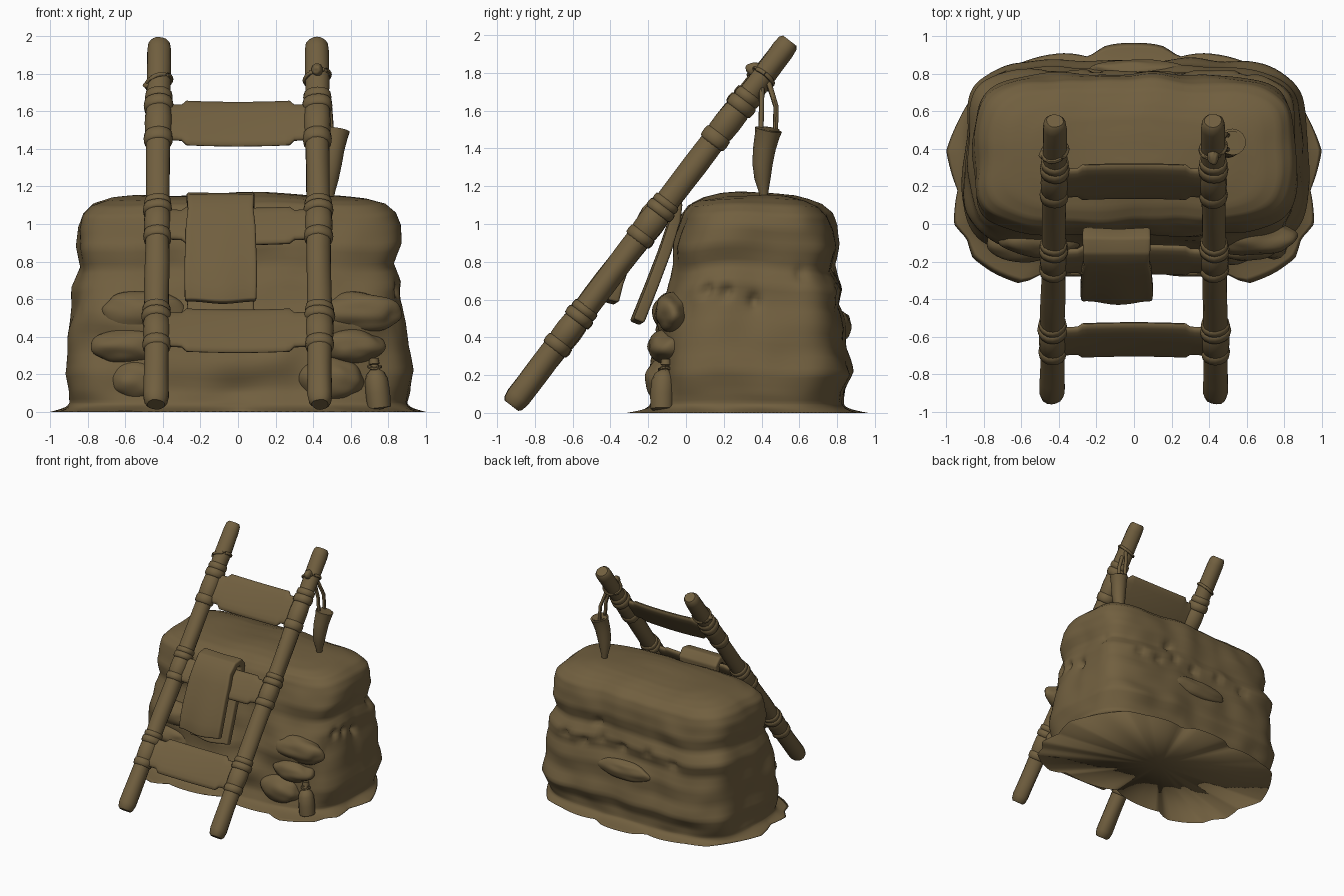
import bpy, bmesh, math
from mathutils import Vector, noise

if "Cube" in bpy.data.objects:
    bpy.data.objects.remove(bpy.data.objects["Cube"])

mat = bpy.data.materials.new("mud brown")
mat.diffuse_color = (0.165, 0.115, 0.05, 1)
mat.use_nodes = True
mat.node_tree.nodes["Principled BSDF"].inputs["Base Color"].default_value = mat.diffuse_color


def finish(name, bm, angle=40):
    bmesh.ops.recalc_face_normals(bm, faces=bm.faces[:])
    me = bpy.data.meshes.new(name)
    bm.to_mesh(me)
    bm.free()
    me.materials.append(mat)
    ob = bpy.data.objects.new(name, me)
    bpy.context.collection.objects.link(ob)
    bpy.ops.object.select_all(action='DESELECT')
    ob.select_set(True)
    bpy.context.view_layer.objects.active = ob
    bpy.ops.object.shade_smooth_by_angle(angle=math.radians(angle))
    return ob


def loft(name, rings, angle=40):
    """Skin closed rings of equal length and cap both ends."""
    bm = bmesh.new()
    vs = [[bm.verts.new(p) for p in r] for r in rings]
    n = len(vs[0])
    for a, b in zip(vs, vs[1:]):
        for i in range(n):
            bm.faces.new((a[i], a[(i + 1) % n], b[(i + 1) % n], b[i]))
    for ring in (vs[0], vs[-1]):
        c = bm.verts.new(sum((v.co for v in ring), Vector()) / n)
        for i in range(n):
            bm.faces.new((ring[i], ring[(i + 1) % n], c))
    return finish(name, bm, angle)


def tube(name, stations, sides=14, angle=45, wobble=0.0):
    """Round tube through (point, radius) stations."""
    rings = []
    for k, (p, r) in enumerate(stations):
        p = Vector(p)
        d = (Vector(stations[min(k + 1, len(stations) - 1)][0]) - Vector(stations[max(k - 1, 0)][0])).normalized()
        u = d.cross(Vector((1, 0, 0)) if abs(d.x) < 0.8 else Vector((0, 1, 0))).normalized()
        v = d.cross(u)
        ring = []
        for i in range(sides):
            a = math.tau * i / sides
            q = u * math.cos(a) + v * math.sin(a)
            ring.append(p + q * r * (1 + wobble * noise.noise(p * 3 + q)))
        rings.append(ring)
    return loft(name, rings, angle)


def lump(name, loc, size, rough=0.12):
    bm = bmesh.new()
    bmesh.ops.create_icosphere(bm, subdivisions=4, radius=1)
    for v in bm.verts:
        k = 1 + rough * noise.noise(v.co * 1.6 + Vector(loc) * 7)
        v.co = Vector(loc) + Vector([c * s * k for c, s in zip(v.co, size)])
    return finish(name, bm, 60)


# ---- earth block: height, half width, front y, back y, squareness
levels = [(0, .92, -.22, .85, 3.4), (.02, .905, -.20, .84, 3.6), (.05, .895, -.19, .835, 3.8),
          (.12, .90, -.17, .835, 4.5), (.21, .915, -.165, .865, 4.5), (.33, .89, -.145, .835, 4.5),
          (.46, .885, -.145, .84, 4.5), (.57, .87, -.10, .80, 5), (.67, .87, -.085, .82, 5),
          (.77, .825, -.055, .775, 5), (.88, .85, -.06, .80, 5), (.98, .845, -.035, .785, 4.5),
          (1.05, .82, -.01, .76, 4.5), (1.10, .77, .03, .71, 4.5), (1.13, .68, .09, .64, 4.5),
          (1.15, .52, .18, .57, 4), (1.16, .3, .28, .48, 3), (1.162, .08, .36, .42, 2)]
# frayed skirt outline, right half from back to front
skirt = [(0, .965), (.15, .95), (.24, .89), (.36, .91), (.6, .86), (.76, .81), (.86, .68), (.94, .54), (1, .39),
         (.94, .18), (.96, 0), (.89, -.08), (.86, -.18), (.75, -.26), (.6, -.32), (.48, -.26), (.3, -.28), (0, -.21)]
MID = .35
polar = [(math.atan2(x, y - MID), math.hypot(x, y - MID)) for x, y in skirt]


def skirt_radius(x, y):
    a = min(max(abs(math.atan2(x, y - MID)), 0), math.pi - 1e-6)
    for (a0, r0), (a1, r1) in zip(polar, polar[1:]):
        if a0 <= a <= a1:
            return r0 + (r1 - r0) * (a - a0) / (a1 - a0)
    return polar[-1][1]


pits = [(.87, .1, .64), (.87, .21, .62), (.87, .36, .58), (.85, .62, .75), (.6, .8, .65), (.42, .8, .62),
        (.25, .8, .66), (.05, .8, .63), (-.2, .8, .66), (-.45, .8, .63), (.7, .79, .77), (.3, .78, .78)]
# soft swellings: centre, half length, half height, depth
swells = [(0, -.14, .28, .35, .10, .04), (-.45, .83, .24, .3, .09, .02), (.45, .83, .24, .3, .1, .02),
          (-.6, -.12, .53, .2, .09, .03), (.6, -.12, .53, .2, .09, .03)]
rings = []
N = 180
for j in range(len(levels) - 1):
    for s in range(4):
        z, hx, yf, yb, n = [a + (b - a) * s / 4 for a, b in zip(levels[j], levels[j + 1])]
        ring = []
        for i in range(N):
            a = math.tau * i / N
            c, sn = math.cos(a), math.sin(a)
            r = (abs(c) ** n + abs(sn) ** n) ** (-1 / n)
            p = Vector((hx * r * c, (yf + yb) / 2 + (yb - yf) / 2 * r * sn, z))
            out = Vector((c, sn, 0))
            # lumpy layers, swellings and small pits
            k = 0.025 * noise.noise(p * 2.2) + 0.02 * noise.noise(p * 5)
            k *= min(1, hx / .7) * min(1, z / .1)
            k -= sum(0.045 * math.exp(-(p - Vector(q)).length_squared / .0011) for q in pits)
            for x0, y0, z0, lx, lz, dep in swells:
                if (p.y - .35) * (y0 - .35) > 0 and abs(p.y - y0) < .12:
                    k += dep * math.exp(-((p.x - x0) / lx) ** 4 - ((p.z - z0) / lz) ** 2)
            p += out * k
            # skirt spreads out at the ground
            if z < .05:
                flat = Vector((p.x, p.y - MID, 0))
                f = (1 - z / .05) ** 2.5
                flat *= 1 + f * (skirt_radius(p.x, p.y) / flat.length - 1)
                p = Vector((flat.x, flat.y + MID, z))
            # layers rise and fall along the block
            else:
                w = noise.noise(Vector((p.x * 2.2, p.y * 2.2, 3)))
                p.z += w * (0.05 * math.sin(math.pi * min(1, z / 1.16)) + 0.02 * z)
            ring.append(p)
        rings.append(ring)
loft("earth_block", rings, 180)

# ---- stones and bulges bedded in the block
for i, (loc, size) in enumerate([
        ((-.50, -.08, .53), (.23, .095, .115)), ((-.57, -.09, .35), (.21, .11, .10)),
        ((-.52, -.10, .17), (.16, .10, .11)), ((.63, -.07, .53), (.24, .095, .105)),
        ((.60, -.09, .35), (.18, .11, .09)), ((.49, -.11, .17), (.18, .11, .12)),
        ((.02, .82, .46), (.25, .055, .08))]):
    lump("bedded_stone_%d" % i, loc, size)

# ---- ladder frame helpers
A, B = Vector((0, -.92, .045)), Vector((0, .543, 1.96))
D = (B - A).normalized()
NRM = Vector((0, -D.z, D.y))     # ladder normal, toward the front and up
L = (B - A).length


def on_pole(side, s):
    return A + D * s + Vector((side * (.437 - .017 * s / L), 0, 0))


def at_height(z):
    return (z - A.z) / D.z


# ---- poles
for side, label in ((-1, "left"), (1, "right")):
    st = [(on_pole(side, -.008), .045), (on_pole(side, .008), .058)]
    st += [(on_pole(side, .05 + (L - .1) * k / 24), .066 - .003 * k / 24) for k in range(25)]
    st += [(on_pole(side, L - .005), .058), (on_pole(side, L + .012), .045)]
    tube(label + "_pole", st, 14, 40, .12)
    # wrapped bindings at each rung
    for j, (z, f) in enumerate(((.44, .85), (1.01, .8), (1.55, 1))):
        s0 = at_height(z)
        for k, (off, h, r) in enumerate(((-.12, .04, .077), (-.01, .10, .074), (.10, .035, .081), (.155, .03, .075))):
            prof = [(-h, r - .016), (-h * .7, r - .003), (0, r), (h * .7, r - .003), (h, r - .016)]
            tube("%s_binding_%d_%d" % (label, j, k),
                 [(on_pole(side, s0 + (off + o) * f), rr) for o, rr in prof], 16, 60, .1)
    # cord loop and knot near the top
    c = on_pole(side, at_height(1.755 if side < 0 else 1.78))
    loop = []
    for k in range(25):
        a = math.tau * k / 24
        loop.append((c + Vector((.066 * math.cos(a), 0, 0)) + NRM * .066 * math.sin(a) + D * .02 * math.cos(a), .012))
    tube(label + "_cord_loop", loop, 8)
    if side < 0:
        lump("left_cord_knot", c + Vector((-.055, -.02, -.015)), (.03, .025, .02))
    else:
        lump("right_cord_knot", c + NRM * .06 + D * .005, (.03, .045, .035))

# ---- rungs: broad bands with softly bulged faces between the poles
for j, (z, w) in enumerate(((.437, .143), (.995, .122), (1.54, .148))):
    rings = []
    for k in range(33):
        u = -1 + k / 16
        half = w * (1 if abs(u) < .7 else .80)
        c = A + D * at_height(z) + Vector((u * .40, 0, 0)) + NRM * (.008 - .018 * (1 - u * u)) - D * .003 * (1 - u * u)
        ring = []
        for i in range(16):
            a = math.tau * i / 16
            q, h = math.cos(a), math.sin(a)
            ring.append(c + D * half * math.copysign(abs(q) ** .6, q) + NRM * .024 * math.copysign(abs(h) ** .8, h))
        rings.append(ring)
    loft(("lower", "middle", "upper")[j] + "_rung", rings, 60)


# ---- cloth folded over the middle rung
def cloth(name, path, x0, x1, thick):
    bm = bmesh.new()
    rows = []
    for k, (y, z) in enumerate(path):
        row = []
        flare = .012 if k < 5 else 0
        for i in range(13):
            u = i / 12
            x = x0 - flare + (x1 - x0 + 2 * flare) * u + .008 * math.sin(k * 1.1) * (u - .5)
            ripple = .010 * math.sin(u * 7 + 1) * abs(k - 6) / 6
            row.append(bm.verts.new((x, y + ripple, z + ripple * .6)))
        rows.append(row)
    for a, b in zip(rows, rows[1:]):
        for i in range(12):
            bm.faces.new((a[i], a[i + 1], b[i + 1], b[i]))
    ob = finish(name, bm, 60)
    m = ob.modifiers.new("thickness", 'SOLIDIFY')
    m.thickness, m.offset = thick, 0
    b = ob.modifiers.new("soft_edge", 'BEVEL')
    b.width, b.segments = .018, 3


cloth("hanging_cloth", [(-.395, .585), (-.37, .68), (-.335, .78), (-.295, .88), (-.25, .98), (-.205, 1.07),
                        (-.145, 1.13), (-.085, 1.14), (-.05, 1.10), (-.065, 1.0), (-.115, .85),
                        (-.18, .68), (-.26, .48)], -.27, .085, .06)

# ---- drinking horn hung from the right pole
tube("horn", [((.492, .412, 1.15), .022), ((.492, .41, 1.18), .028), ((.494, .405, 1.24), .043),
              ((.50, .405, 1.32), .054), ((.508, .415, 1.40), .060), ((.52, .43, 1.47), .066),
              ((.525, .437, 1.50), .072), ((.525, .437, 1.505), .060), ((.52, .433, 1.47), .052)], 14, 40)
for i, y in enumerate((.395, .472)):
    tube("horn_strap_%d" % i, [((.425, .36 + i * .06, 1.80), .016), ((.455, .40 + i * .04, 1.74), .015),
                               ((.488, y + .005, 1.62), .014), ((.50, y, 1.46), .014)], 8)

# ---- small flask resting at the front corner
tube("flask", [((.755, -.125, .012), .045), ((.752, -.125, .022), .063), ((.745, -.125, .10), .065),
               ((.737, -.12, .17), .062), ((.732, -.115, .205), .048), ((.728, -.11, .225), .024),
               ((.726, -.108, .25), .02), ((.725, -.107, .255), .028), ((.724, -.106, .285), .024)], 12, 40)
tube("flask_cord", [(Vector((.728, -.11, .235)) + Vector((.03 * math.cos(k * math.tau / 16),
     .03 * math.sin(k * math.tau / 16), .006 * math.cos(k * .8))), .009) for k in range(17)], 6)
